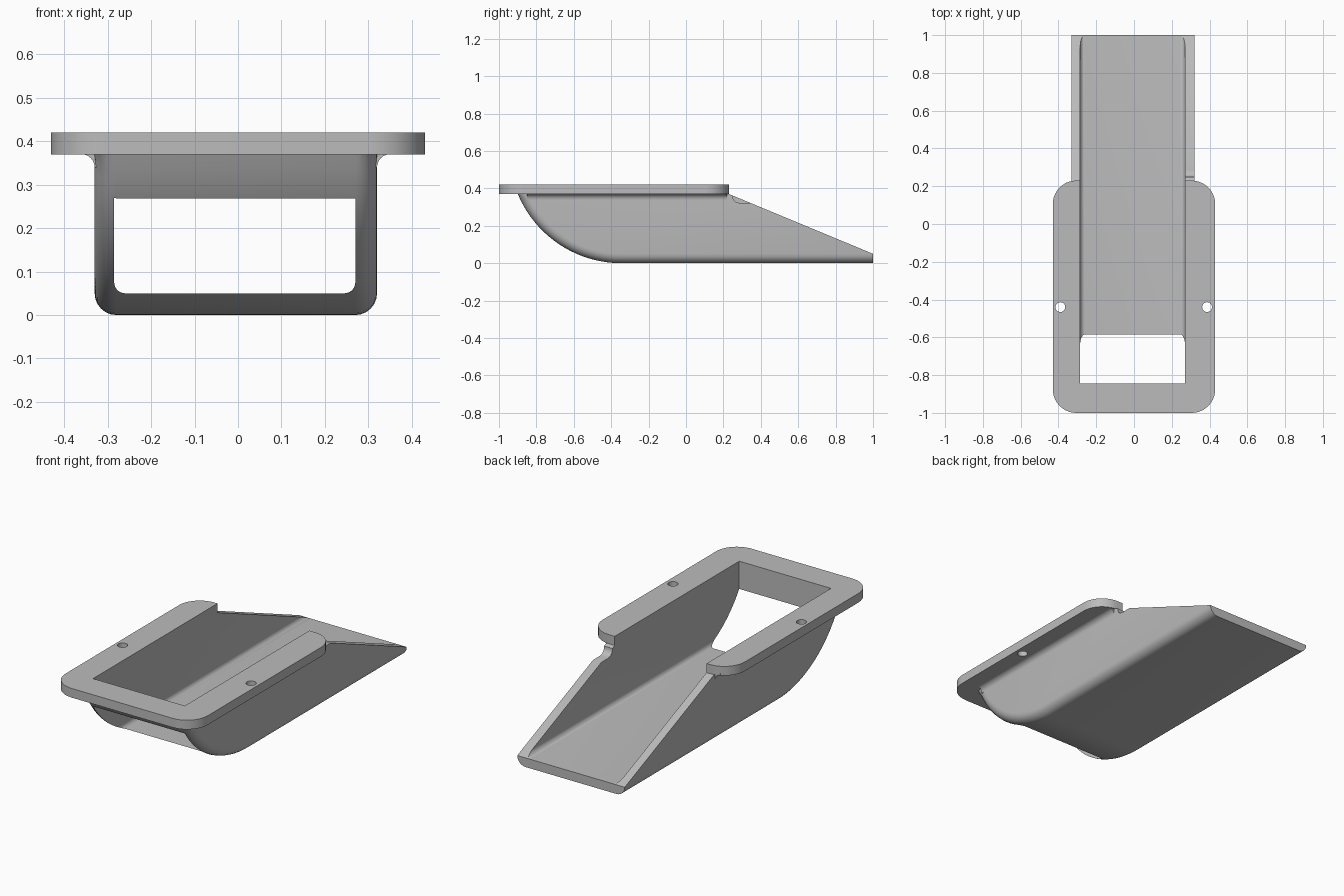
import bpy, bmesh, math
from mathutils import Vector

cube = bpy.data.objects.get("Cube")
if cube:
    bpy.data.objects.remove(cube, do_unlink=True)

grey = bpy.data.materials.new("grey plastic")
grey.use_nodes = True
grey.diffuse_color = (0.5, 0.5, 0.5, 1)
grey.node_tree.nodes["Principled BSDF"].inputs["Base Color"].default_value = (0.5, 0.5, 0.5, 1)


def prism(name, base, push, radius=0, segments=8, pick=None):
    """Extrude a 3D outline along push, then round the edges chosen by pick."""
    bm = bmesh.new()
    face = bm.faces.new([bm.verts.new(p) for p in base])
    out = bmesh.ops.extrude_face_region(bm, geom=[face], use_keep_orig=True)
    moved = [v for v in out["geom"] if isinstance(v, bmesh.types.BMVert)]
    bmesh.ops.translate(bm, verts=moved, vec=push)
    bmesh.ops.recalc_face_normals(bm, faces=bm.faces)
    if pick:
        edges = [e for e in bm.edges if pick(*[v.co for v in e.verts])]
        bmesh.ops.bevel(bm, geom=edges, offset=radius, segments=segments,
                        profile=0.5, affect="EDGES", clamp_overlap=False)
    bmesh.ops.recalc_face_normals(bm, faces=bm.faces)
    mesh = bpy.data.meshes.new(name)
    bm.to_mesh(mesh)
    bm.free()
    mesh.materials.append(grey)
    obj = bpy.data.objects.new(name, mesh)
    bpy.context.collection.objects.link(obj)
    return obj


def combine(target, other, operation):
    mod = target.modifiers.new(operation.lower(), "BOOLEAN")
    mod.operation, mod.object, mod.solver = operation, other, "EXACT"
    bpy.context.view_layer.objects.active = target
    bpy.ops.object.modifier_apply(modifier=mod.name)
    bpy.data.objects.remove(other, do_unlink=True)


def rect(x0, x1, y0, y1, z):
    return [(x0, y0, z), (x1, y0, z), (x1, y1, z), (x0, y1, z)]


LEFT, RIGHT, TOP, BACK = 0.32, -0.33, 0.37, 0.23

# Chute body: arc at the front, flat bottom, sloping top at the back
R, CY = 0.6, -0.345
end = math.acos((R - TOP) / R)
arc = [(CY - R * math.sin(end * i / 20), R - R * math.cos(end * i / 20)) for i in range(21)]
profile = [(1, 0.05), (1, 0)] + arc + [(arc[-1][0], 0.4), (0.222, 0.4), (0.222, TOP + 0.003)]


def lower_side_edge(a, b):
    on_side = abs(a.x - b.x) < 1e-5
    low = max(a.z, b.z) < TOP + 0.001
    return on_side and low and min(a.y, b.y) < 0.2 and (a.y + b.y) / 2 < 0.4 and max(a.z - 0.04, b.z - 0.04, 0) < TOP


chute = prism("chute", [(RIGHT, y, z) for y, z in profile], Vector((LEFT - RIGHT, 0, 0)),
              0.05, 6, lower_side_edge)

# Mounting flange with rounded corners
flange = prism("flange", rect(-0.43, 0.43, -1, BACK, TOP), Vector((0, 0, 0.05)), 0.125, 10,
               lambda a, b: abs(a.z - b.z) > 0.01)
combine(chute, flange, "UNION")

# Concave fillets where the side walls meet the flange
r = 0.03
for x, side in ((LEFT, 1), (RIGHT, -1)):
    curve = [(r - r * math.cos(t * math.pi / 12), r * math.sin(t * math.pi / 12) - r) for t in range(7)]
    section = [(-0.01, -r)] + curve + [(r, 0.01), (-0.01, 0.01)]
    fillet = prism("fillet", [(x + side * u, -0.85, TOP + w) for u, w in section],
                   Vector((0, 1.07, 0)))
    combine(chute, fillet, "UNION")

# Channel cut right through the front and back
channel = prism("channel_cutter", rect(-0.285, 0.27, -0.845, 1.2, 0.05), Vector((0, 0, 0.8)), 0.025, 6,
                lambda a, b: abs(a.y - b.y) > 1 and a.z < 0.1)
combine(chute, channel, "DIFFERENCE")

# Small relief notch behind the flange in the left wall
notch = [(0.25, 0.5), (0.25, 0.35), (0.255, 0.338), (0.267, 0.327), (0.285, 0.322), (0.36, 0.322), (0.36, 0.5)]
combine(chute, prism("notch_cutter", [(0.2, y, z) for y, z in notch], Vector((0.3, 0, 0))), "DIFFERENCE")

# Screw holes
for x in (-0.39, 0.387):
    ring = [(x + 0.026 * math.cos(i * math.pi / 12), -0.44 + 0.026 * math.sin(i * math.pi / 12), 0.3)
            for i in range(24)]
    combine(chute, prism("hole_cutter", ring, Vector((0, 0, 0.3))), "DIFFERENCE")

bpy.ops.object.select_all(action="DESELECT")
chute.select_set(True)
bpy.context.view_layer.objects.active = chute
bpy.ops.object.shade_smooth_by_angle(angle=math.radians(30))
